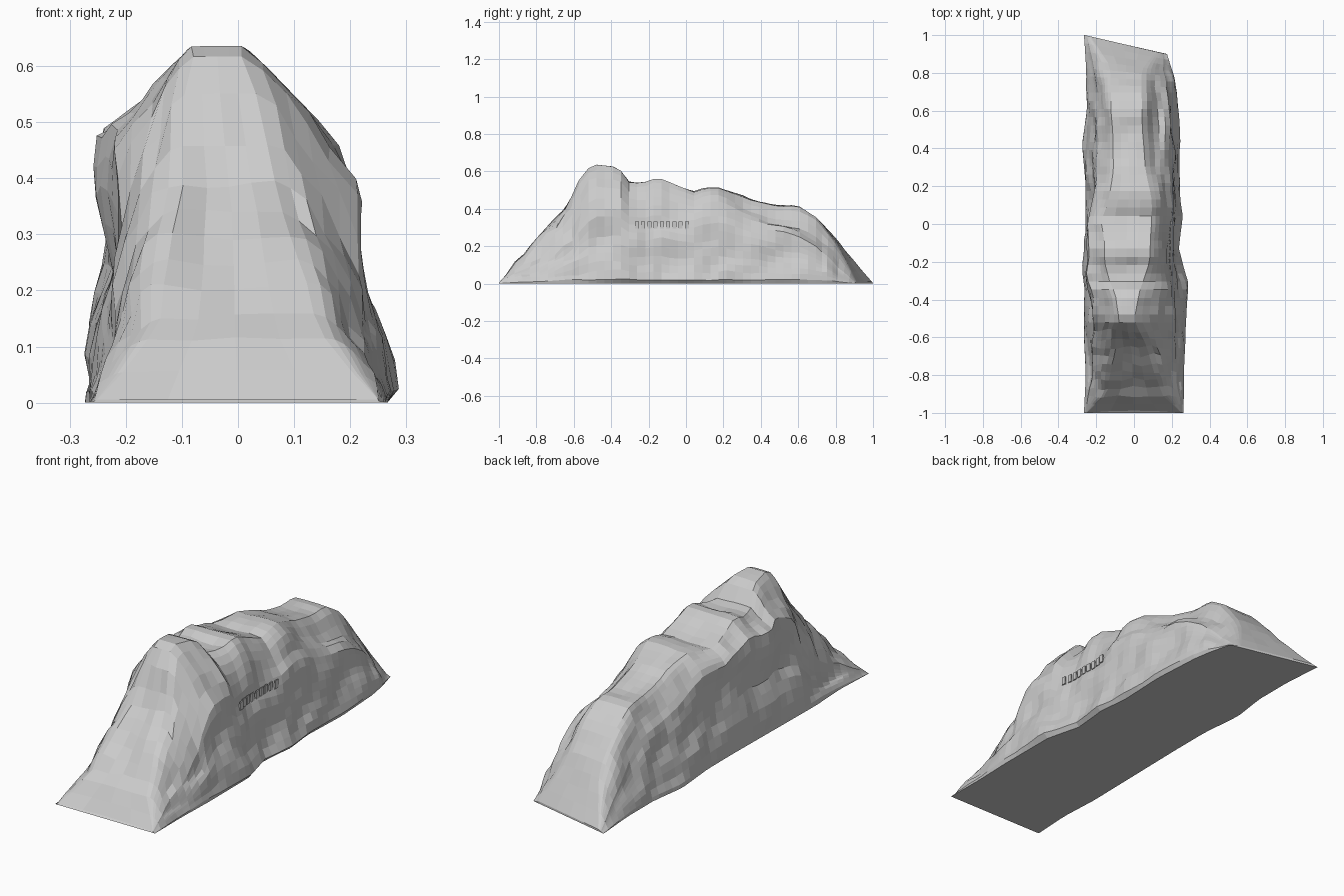
import bpy, bmesh, math
from mathutils import Vector, noise
from mathutils.bvhtree import BVHTree

if "Cube" in bpy.data.objects:
    bpy.data.objects.remove(bpy.data.objects["Cube"])


def curve(*pairs):
    """Piecewise-linear function of y through (y, value) keys."""
    def f(y):
        for (a, u), (b, v) in zip(pairs, pairs[1:]):
            if y <= b:
                return u + (v - u) * max(0.0, (y - a) / (b - a))
        return pairs[-1][1]
    return f


# Ridge line, outer footprint, shoulders and crest edges along the length
crest_z = curve((-1, .006), (-.9, .125), (-.8, .235), (-.7, .33), (-.6, .475), (-.51, .64), (-.36, .622),
                (-.3, .535), (-.22, .54), (-.15, .565), (-.05, .525), (.05, .485), (.1, .505), (.17, .515),
                (.25, .49), (.35, .45), (.45, .425), (.6, .412), (.7, .35), (.8, .255), (.9, .14), (1, .01))
base_l = curve((-1, -.265), (-.8, -.255), (-.6, -.265), (-.3, -.26), (0, -.255), (.2, -.255),
               (.42, -.275), (.6, -.25), (.8, -.25), (1, -.265))
base_r = curve((-1, .262), (-.8, .265), (-.6, .275), (-.3, .28), (-.13, .24), (.05, .26),
               (.2, .24), (.45, .245), (.7, .225), (.85, .205), (1, .175))
should_l = curve((-1, -.255), (-.8, -.23), (-.6, -.215), (-.4, -.21), (-.25, -.235), (-.1, -.235),
                 (.1, -.22), (.3, -.19), (.5, -.195), (.8, -.205), (1, -.25))
should_r = curve((-1, .25), (-.8, .235), (-.6, .215), (-.4, .2), (-.2, .18), (0, .19),
                 (.2, .2), (.4, .19), (.6, .185), (.8, .17), (1, .15))
frac_l = curve((-1, .6), (-.8, .45), (-.6, .55), (-.5, .68), (-.3, .86), (0, .88), (.3, .75),
               (.6, .7), (.8, .55), (1, .5))
frac_r = curve((-1, .6), (-.8, .42), (-.6, .52), (-.5, .62), (-.3, .66), (-.1, .66), (.2, .72),
               (.5, .66), (.7, .57), (1, .5))
crest_l = curve((-1, -.25), (-.9, -.15), (-.7, -.1), (-.6, -.1), (-.51, -.08), (-.36, -.11),
                (-.2, -.16), (0, -.17), (.15, -.14), (.3, -.11), (.6, -.12), (.85, -.12), (1, -.23))
crest_r = curve((-1, .25), (-.9, .14), (-.7, .08), (-.6, .05), (-.51, .0), (-.36, .03),
                (-.2, .08), (0, .09), (.15, .09), (.3, .06), (.6, .04), (.85, .04), (1, .12))
round_off = curve((-1, 1), (-.65, 1), (-.45, .45), (.5, .45), (.75, .9), (1, 1))


def section(y):
    """Cross-section points from the left foot over the crest to the right foot."""
    h, r = crest_z(y), round_off(y)
    left, right = [], []
    for pts, b, s, f, c, tuck in (
            (left, base_l(y), should_l(y), frac_l(y), crest_l(y), 0),
            (right, base_r(y), should_r(y), frac_r(y), crest_r(y), .02 * min(1, 1 - abs(y)))):
        pts.append((b - tuck, 0))           # foot, slightly undercut on the right
        low = min(.02, h * f * .1)
        for i in range(8):
            t = i / 8
            pts.append((b + (s - b) * (.5 * t + .5 * t * (2 - t)), low + (h * f - low) * t))
        for i in range(6):
            t = i / 5
            dome = (1 - r) * t + r * math.sin(t * math.pi / 2)
            pts.append((s + (c - s) * t, h * (f + (1 - f) * dome)))
    a, b = left[-1][0], right[-1][0]
    mid = [(a + (b - a) * i / 4, h) for i in range(1, 4)]
    return left + mid + right[::-1]


def weather(x, y, z):
    """Rocky displacement that fades to nothing at the foot and both ends."""
    k = min(1, z / .05) * min(1, (1 - abs(y)) / .15)
    top = .3 if z > .55 else 1
    n = noise.noise(Vector((x * 4, y * 4.5, z * 6)))
    m = noise.noise(Vector((x * 9 + 5, y * 9 + 3, z * 10 + 1)))
    wall = max(-1, min(1, x / .19))
    dx = wall * (.022 * n + .014 * m) * k
    dz = (.014 * m + .01 * n) * k * top
    dy = 0
    # stepped ledges on the front nose
    if y < -.55:
        dy = .03 * k * noise.noise(Vector((x * 14, y * 10, 7)))
        dz += .008 * k * math.sin(z * 75)
    # gully between the rear crest and the right shoulder
    if .2 < y < .85:
        dz -= .04 * math.exp(-((x - .12) / .035) ** 2) * math.sin((y - .2) / .65 * math.pi)
    # skewed rear edge and slightly hollow front edge
    if y > .7:
        dy -= .1 * ((y - .7) / .3) * max(0, min(1, (x + .26) / .43))
    if y < -.9:
        dy += .012 * (1 - (x / .265) ** 2) * (-.9 - y) / .1
    return (x + dx, y + dy, max(0, z + dz))


# Mountain ridge: lofted sections
bm = bmesh.new()
ROWS = 46
rows = []
for j in range(ROWS + 1):
    y = -1 + 2 * j / ROWS
    rows.append([bm.verts.new(weather(x, y, z)) for x, z in section(y)])
for a, b in zip(rows, rows[1:]):
    for i in range(len(a) - 1):
        bm.faces.new((a[i], a[i + 1], b[i + 1], b[i]))
    bm.faces.new((a[-1], a[0], b[0], b[-1]))
bm.faces.new(rows[0])
bm.faces.new(rows[-1][::-1])
bmesh.ops.recalc_face_normals(bm, faces=bm.faces)
tree = BVHTree.FromBMesh(bm)
mesh = bpy.data.meshes.new("mountain_ridge")
bm.to_mesh(mesh)
bm.free()
bpy.context.collection.objects.link(bpy.data.objects.new("mountain_ridge", mesh))


def add_box(bm, centre, size):
    for v in bmesh.ops.create_cube(bm, size=1)["verts"]:
        v.co = Vector([c + s * d for c, s, d in zip(centre, size, v.co)])


# Hillside sign: nine blank panels on paired posts, set against the right slope
bm = bmesh.new()
for i in range(9):
    y = -.263 + i * .0335
    hit = tree.ray_cast(Vector((1, y, .30)), Vector((-1, 0, 0)))[0]
    x = (hit.x if hit else .2) + .004
    add_box(bm, (x, y, .313), (.006, .022, .038))
    for s in (-1, 1):
        add_box(bm, (x - .004, y + s * .008, .295), (.004, .003, .05))
mesh = bpy.data.meshes.new("sign_panels")
bm.to_mesh(mesh)
bm.free()
bpy.context.collection.objects.link(bpy.data.objects.new("sign_panels", mesh))
